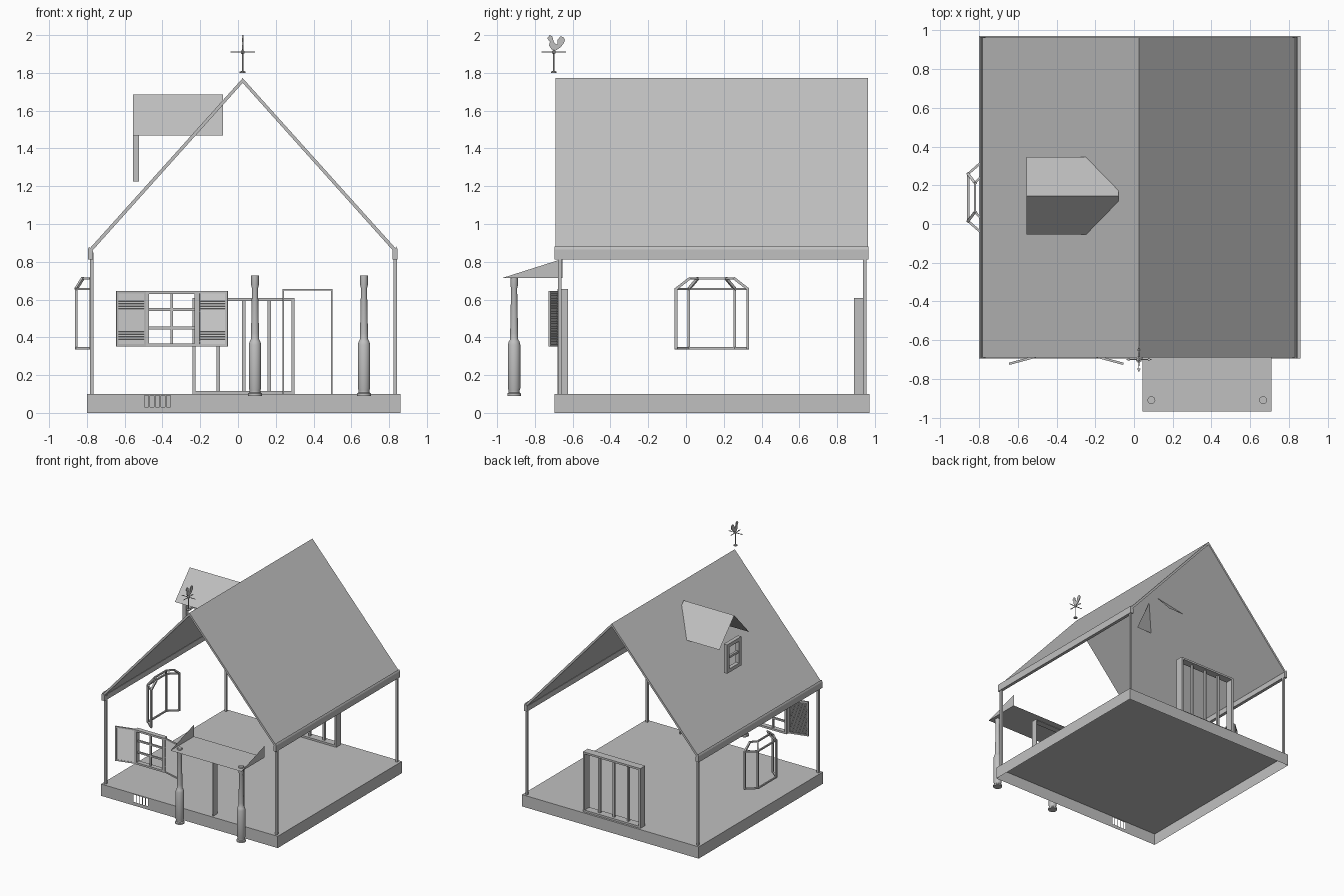
import bpy, bmesh, math
from mathutils import Vector, Matrix

cube = bpy.data.objects.get("Cube")
if cube:
    bpy.data.objects.remove(cube)

GREY = (0.53, 0.53, 0.53, 1)
mat = bpy.data.materials.new("plain grey")
mat.use_nodes = True
mat.diffuse_color = GREY
mat.node_tree.nodes["Principled BSDF"].inputs["Base Color"].default_value = GREY


def finish(name, bm, solid=True):
    if solid:
        bmesh.ops.recalc_face_normals(bm, faces=bm.faces)
    mesh = bpy.data.meshes.new(name)
    bm.to_mesh(mesh)
    bm.free()
    mesh.materials.append(mat)
    ob = bpy.data.objects.new(name, mesh)
    bpy.context.collection.objects.link(ob)
    return ob


def add_box(bm, x, y, z, turn=Matrix()):
    size = Matrix.Diagonal((x[1] - x[0], y[1] - y[0], z[1] - z[0], 1))
    centre = Matrix.Translation((sum(x) / 2, sum(y) / 2, sum(z) / 2))
    bmesh.ops.create_cube(bm, size=1, matrix=centre @ turn @ size)


def add_bar(bm, a, b, t):
    """Square bar of thickness t between two points."""
    a, b = Vector(a), Vector(b)
    d = b - a
    turn = d.to_track_quat('Z', 'Y').to_matrix().to_4x4()
    size = Matrix.Diagonal((t, t, d.length + t * 0.6, 1))
    bmesh.ops.create_cube(bm, size=1, matrix=Matrix.Translation((a + b) / 2) @ turn @ size)


def add_face(bm, pts):
    return bm.faces.new([bm.verts.new(p) for p in pts])


def prism(name, profile, y0, y1):
    """Extrude an (x, z) outline along y."""
    bm = bmesh.new()
    f = add_face(bm, [(x, y0, z) for x, z in profile])
    ext = bmesh.ops.extrude_face_region(bm, geom=[f])
    bmesh.ops.translate(bm, vec=(0, y1 - y0, 0),
                        verts=[v for v in ext["geom"] if isinstance(v, bmesh.types.BMVert)])
    return finish(name, bm)


def window(name, u, w, depth, cols, rows, frame, bar, along_x=True):
    """Frame with a grid of glazing bars, in the x or the y direction."""
    bm = bmesh.new()

    def put(uu, ww, dd):
        add_box(bm, *((uu, dd, ww) if along_x else (dd, uu, ww)))
    for s in (u[0], u[1] - frame):
        put((s, s + frame), w, depth)
    for s in (w[0], w[1] - frame):
        put((u[0] + frame, u[1] - frame), (s, s + frame), depth)
    mid = sum(depth) / 2
    thin = (mid - bar / 2, mid + bar / 2)
    for i in range(1, cols):
        c = u[0] + (u[1] - u[0]) * i / cols
        put((c - bar / 2, c + bar / 2), (w[0] + frame, w[1] - frame), thin)
    for i in range(1, rows):
        c = w[0] + (w[1] - w[0]) * i / rows
        put((u[0] + frame, u[1] - frame), (c - bar / 2, c + bar / 2), thin)
    return finish(name, bm)


# Foundation: floor sheet and skirt, open below, with vent slots in front
X0, X1, Y0, Y1, FLOOR = -0.80, 0.86, -0.695, 0.972, 0.10
bm = bmesh.new()
add_face(bm, [(X0, Y0, FLOOR), (X1, Y0, FLOOR), (X1, Y1, FLOOR), (X0, Y1, FLOOR)])
for a, b in (((X1, Y0), (X1, Y1)), ((X1, Y1), (X0, Y1)), ((X0, Y1), (X0, Y0))):
    add_face(bm, [(*a, 0), (*b, 0), (*b, FLOOR), (*a, FLOOR)])
xs = [X0] + [-0.495 + 0.029 * (i // 2) + 0.022 * (i % 2) for i in range(10)] + [X1]
zs = [0, 0.03, 0.093, FLOOR]
for i in range(len(xs) - 1):
    for j in range(3):
        if not (j == 1 and i % 2 == 1):
            a, b, c, d = xs[i], xs[i + 1], zs[j], zs[j + 1]
            add_face(bm, [(a, Y0, c), (b, Y0, c), (b, Y0, d), (a, Y0, d)])
bmesh.ops.remove_doubles(bm, verts=bm.verts, dist=1e-5)
finish("foundation", bm, False)

# Corner posts
for side, x in (("right", -0.775), ("left", 0.832)):
    for end, y in (("front", -0.668), ("back", 0.947)):
        bm = bmesh.new()
        add_box(bm, (x - 0.009, x + 0.009), (y - 0.009, y + 0.009), (FLOOR, 0.85))
        finish(f"{end}_{side}_post", bm)

# Main roof and eave boards
prism("main_roof", [(-0.79, 0.865), (0.025, 1.772), (0.84, 0.865),
                    (0.82, 0.86), (0.025, 1.747), (-0.77, 0.86)], -0.69, 0.963)
for side, s in (("right", -1), ("left", 1)):
    prism(side + "_eave_board", [(0.025 + s * 0.793, 0.813), (0.025 + s * 0.793, 0.858),
                                 (0.025 + s * 0.813, 0.88), (0.025 + s * 0.82, 0.865),
                                 (0.025 + s * 0.82, 0.813)], -0.695, 0.966)

# Dormer roof sheet and window
bm = bmesh.new()
for s in (-1, 1):
    pts = [(-0.555, 0.145), (-0.08, 0.145)]
    quad = [(x, y, 1.685) for x, y in pts] + [(x, y + s * 0.2, 1.468) for x, y in reversed(pts)]
    add_face(bm, quad if s < 0 else quad[::-1])
for f in bm.faces:
    f.normal_update()
    if f.normal.z < 0:
        f.normal_flip()
finish("dormer_roof", bm, False)
window("dormer_window", (0.05, 0.24), (1.225, 1.47), (-0.555, -0.523), 1, 2, 0.03, 0.018, False)

# Bay window frame
bm = bmesh.new()


def ring(wall_x, out_x, y_wall, y_out, z):
    c = 0.137
    return [(wall_x, c - y_wall, z), (out_x, c - y_out, z),
            (out_x, c + y_out, z), (wall_x, c + y_wall, z)]


levels = [ring(-0.78, -0.857, 0.19, 0.122, 0.342), ring(-0.78, -0.857, 0.19, 0.122, 0.656),
          ring(-0.78, -0.822, 0.118, 0.075, 0.712)]
for lv in levels:
    for a, b in zip(lv, lv[1:]):
        add_bar(bm, a, b, 0.012)
for lo, hi in zip(levels, levels[1:]):
    for a, b in zip(lo, hi):
        add_bar(bm, a, b, 0.014)
finish("bay_window_frame", bm)

# Front window with louvred shutters
window("front_window", (-0.487, -0.213), (0.352, 0.645), (-0.69, -0.65), 2, 3, 0.016, 0.014)
for side, hinge, s in (("right", -0.487, -1), ("left", -0.213, 1)):
    bm = bmesh.new()
    w, h0, h1, rim, n = 0.164, 0.352, 0.645, 0.012, 20
    for a in (0, w - rim):
        add_box(bm, (a, a + rim), (-0.006, 0.006), (h0, h1))
    for z in (h0, h1 - rim):
        add_box(bm, (rim, w - rim), (-0.006, 0.006), (z, z + rim))
    step = (h1 - h0 - 2 * rim) / n
    for i in range(n):
        z = h0 + rim + step * i
        add_box(bm, (rim, w - rim), (-0.001, 0.001), (z - 0.002, z + step + 0.002),
                Matrix.Rotation(-0.4, 4, 'X'))
    turn = Matrix.Rotation(math.radians(-15), 4, 'Z')
    bm.transform(Matrix.Translation((hinge, -0.68, 0)) @ Matrix.Diagonal((s, 1, 1, 1)) @ turn)
    finish(side + "_shutter", bm)

# Front door frame
bm = bmesh.new()
for x in (0.235, 0.492):
    add_box(bm, (x, x + 0.008), (-0.68, -0.625), (FLOOR, 0.655))
add_box(bm, (0.243, 0.492), (-0.68, -0.625), (0.647, 0.655))
finish("front_door_frame", bm)

# Back patio doors
window("patio_doors", (-0.24, 0.30), (FLOOR, 0.608), (0.89, 0.955), 4, 1, 0.016, 0.018)

# Porch canopy: flat sheet with triangular ends
bm = bmesh.new()
add_face(bm, [(0.045, -0.97, 0.715), (0.71, -0.97, 0.715), (0.71, -0.655, 0.715), (0.045, -0.655, 0.715)])
for x in (0.045, 0.71):
    add_face(bm, [(x, -0.97, 0.715), (x, -0.655, 0.715), (x, -0.655, 0.815)])
finish("porch_canopy", bm, False)


def lathe(name, profile, x, y, sides=20):
    bm = bmesh.new()
    vs = [bm.verts.new((r, 0, z)) for r, z in profile]
    es = [bm.edges.new(p) for p in zip(vs, vs[1:])]
    bmesh.ops.spin(bm, geom=vs + es, cent=(0, 0, 0), axis=(0, 0, 1),
                   angle=math.tau, steps=sides)
    bmesh.ops.remove_doubles(bm, verts=bm.verts, dist=1e-5)
    bm.transform(Matrix.Translation((x, y, 0)))
    ob = finish(name, bm)
    bpy.ops.object.select_all(action='DESELECT')
    ob.select_set(True)
    bpy.context.view_layer.objects.active = ob
    bpy.ops.object.shade_smooth_by_angle()
    return ob


# Porch columns
column = [(0, 0.09), (0.036, 0.09), (0.036, 0.102), (0.029, 0.108), (0.029, 0.12), (0.033, 0.13),
          (0.033, 0.36), (0.028, 0.378), (0.021, 0.39), (0.021, 0.42), (0.016, 0.66),
          (0.02, 0.675), (0.02, 0.728), (0, 0.728)]
for side, x in (("right", 0.09), ("left", 0.667)):
    lathe(side + "_porch_column", column, x, -0.91)

# Weathervane: stem, compass arms and flat cockerel
VX, VY, VZ = 0.025, -0.70, 1.91
lathe("weathervane_stem", [(0, 1.8), (0.016, 1.8), (0.016, 1.807), (0.003, 1.81), (0.003, 1.9),
                           (0.01, 1.904), (0.01, 1.916), (0.003, 1.92), (0.003, 1.945), (0, 1.945)], VX, VY, 10)
bm = bmesh.new()
for d in (Vector((1, 0, 0)), Vector((0, 1, 0))):
    c = Vector((VX, VY, VZ))
    add_bar(bm, c - d * 0.063, c + d * 0.063, 0.004)
    side = Vector((d.y, d.x, 0)) * 0.009
    for s in (-1, 1):
        tip = c + d * s * 0.067
        add_face(bm, [tip, tip - d * s * 0.02 + side, tip - d * s * 0.02 - side])
finish("compass_arms", bm)
outline = [(-0.035, 1.982), (-0.022, 2.0), (-0.008, 1.993), (0, 1.965), (0.012, 1.95), (0.02, 1.955),
           (0.02, 1.975), (0.035, 1.993), (0.05, 1.99), (0.06, 1.975), (0.052, 1.955),
           (0.035, 1.935), (0.01, 1.918), (-0.012, 1.924), (-0.025, 1.945), (-0.02, 1.965)]
bird = prism("cockerel", outline, -0.003, 0.003)
bird.data.transform(Matrix.Translation((VX, VY, 0)) @ Matrix.Rotation(math.pi / 2, 4, 'Z'))
